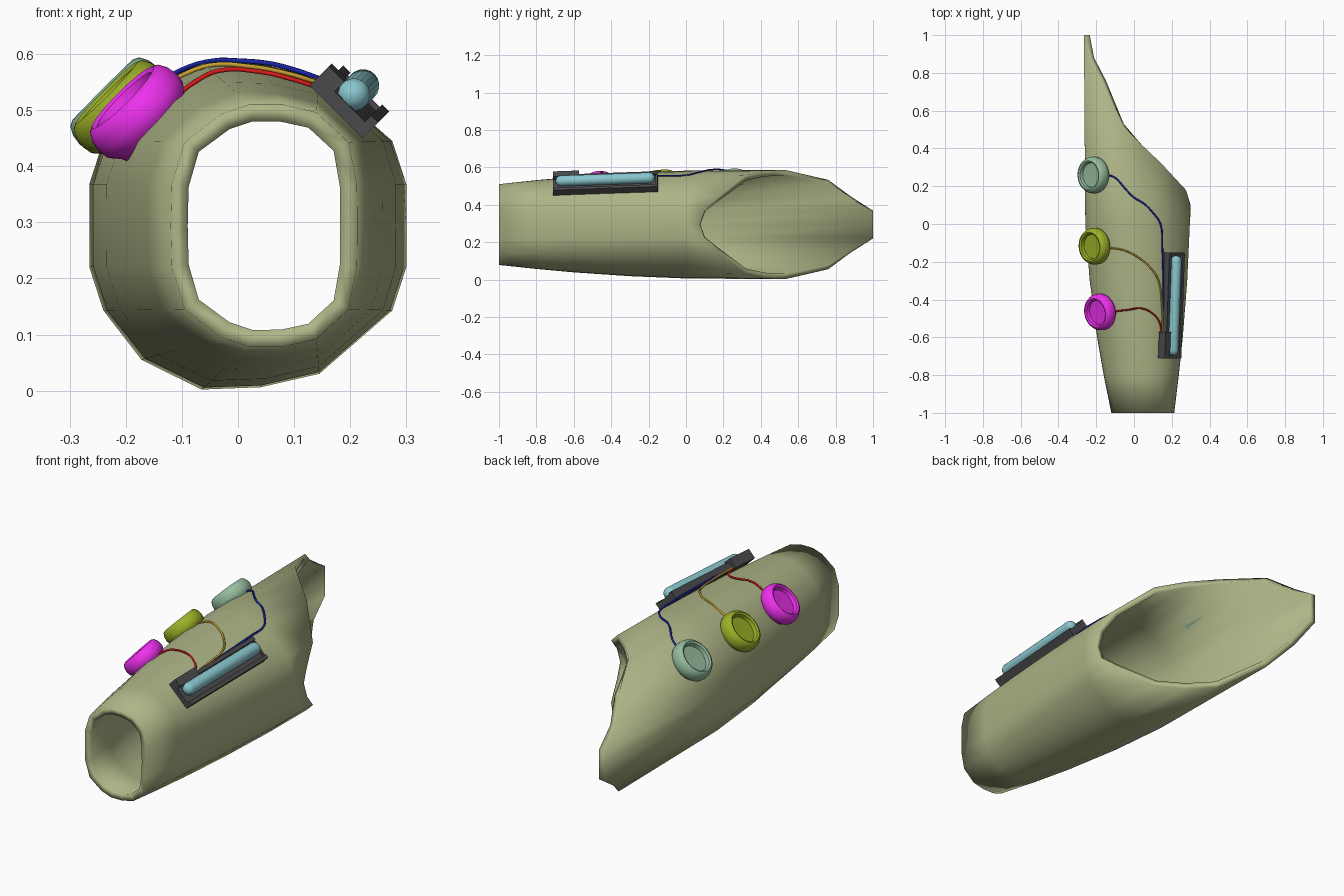
import bpy, bmesh
from math import cos, sin, pi
from mathutils import Vector, Matrix

if "Cube" in bpy.data.objects:
    bpy.data.objects.remove(bpy.data.objects["Cube"])


def material(name, col):
    m = bpy.data.materials.new(name)
    m.diffuse_color = (*col, 1)
    m.use_nodes = True
    m.node_tree.nodes["Principled BSDF"].inputs["Base Color"].default_value = m.diffuse_color
    return m


def finish(name, bm, mat, angle=0.7):
    bmesh.ops.recalc_face_normals(bm, faces=bm.faces)
    me = bpy.data.meshes.new(name)
    bm.to_mesh(me)
    bm.free()
    ob = bpy.data.objects.new(name, me)
    bpy.context.collection.objects.link(ob)
    me.materials.append(mat)
    bpy.ops.object.select_all(action='DESELECT')
    ob.select_set(True)
    bpy.context.view_layer.objects.active = ob
    bpy.ops.object.shade_smooth_by_angle(angle=angle)
    return ob


def bridge(bm, rings):
    for a, b in zip(rings, rings[1:]):
        n = len(a)
        for i in range(n):
            bm.faces.new((a[i], a[(i + 1) % n], b[(i + 1) % n], b[i]))


def lathe(name, profile, matrix, mat, seg=32):
    bm = bmesh.new()
    rings = [[bm.verts.new((r * cos(2 * pi * i / seg), r * sin(2 * pi * i / seg), h))
              for i in range(seg)] for r, h in profile]
    bridge(bm, rings)
    bm.faces.new(rings[0])
    bm.faces.new(rings[-1])
    bmesh.ops.transform(bm, matrix=matrix, verts=bm.verts)
    return finish(name, bm, mat)


def frame(origin, x, y, z):
    m = Matrix((x, y, z)).transposed().to_4x4()
    m.translation = origin
    return m


# Sleeve: tapered tube with a slanted back cut, lower half listed then mirrored upwards
MID = 0.294
front = [(.213, MID), (.212, .22), (.197, .145), (.14, .092), (.08, .078), (.02, .078),
         (-.03, .095), (-.095, .145), (-.118, .22), (-.12, MID)]
back = [(.3, .075, MID), (.3, .1, .22), (.275, .18, .143), (.145, .32, .03), (.04, .42, .006),
        (-.065, .53, .002), (-.172, .76, .055), (-.24, .88, .143), (-.265, 1, .22), (-.265, 1, MID)]
front += [(x, 2 * MID - z) for x, z in front[-2:0:-1]]
back += [(x, y, 2 * MID - z) for x, y, z in back[-2:0:-1]]
bm = bmesh.new()
rings = []
for y, g in [(-1, 0), (-.8, .28), (-.6, .52), (-.3, .79), (0, .95), (None, 1)]:
    rings.append([bm.verts.new((fx + (bx - fx) * g, by if y is None else y, fz + (bz - fz) * g))
                  for (fx, fz), (bx, by, bz) in zip(front, back)])
bridge(bm, rings)
sleeve = finish("sleeve", bm, material("olive", (.42, .46, .24)))
sol = sleeve.modifiers.new("wall", 'SOLIDIFY')
sol.thickness = 0.031
sol.offset = -1

# Three round cups with recessed faces
cup = [(.03, -.012), (.075, -.012), (.08, 0), (.095, .018), (.098, .035), (.095, .055), (.087, .07),
       (.077, .075), (.068, .07), (.064, .052), (.01, .05)]
for name, pos, tilt, col in [
        ("back_cup", (-.188, .26, .483), -.02, (.3, .5, .34)),
        ("middle_cup", (-.182, -.115, .478), -.07, (.33, .43, .02)),
        ("front_cup", (-.153, -.46, .47), -.15, (.85, .03, .85))]:
    n = Vector((-.707, tilt, .707)).normalized()
    m = Matrix.Translation(pos) @ n.to_track_quat('Z', 'Y').to_matrix().to_4x4()
    lathe(name, cup, m, material(name, col))

# Tray frame: u across, a along the sleeve, n away from it
a = Vector((.035, 1, .035)).normalized()
u = Vector((.707, 0, -.707))
u = (u - a * u.dot(a)).normalized()
n = u.cross(a).normalized()
origin = Vector((.178, -.71, .499))
tray = frame(origin, u, a, n)
bm = bmesh.new()
for u0, u1, a0, a1, n0, n1 in [
        (-.05, .066, 0, .56, -.004, .02),     # floor
        (.048, .066, 0, .56, -.004, .036),    # outer rim
        (-.05, -.032, .1, .56, -.004, .036),  # inner rim
        (-.067, -.028, 0, .14, -.004, .045),  # connector block
        (-.05, .066, .548, .56, -.004, .03)]:
    size = Vector((u1 - u0, a1 - a0, n1 - n0))
    ctr = Vector((u1 + u0, a1 + a0, n1 + n0)) / 2
    bmesh.ops.create_cube(bm, size=1,
                          matrix=tray @ Matrix.Translation(ctr) @ Matrix.Diagonal((*size, 1)))
finish("tray", bm, material("dark_grey", (.07, .07, .075)), 0.5)

# Capsule lying in the tray
R, L = .029, .53
arc = [i * pi / 12 for i in range(7)]
prof = [(max(R * sin(t), .001), R - R * cos(t)) for t in arc]
prof += [(r, L - h) for r, h in reversed(prof)]
lathe("capsule", prof, frame(origin + n * .038 + a * .015, n, u, a),
      material("pale_cyan", (.25, .57, .62)), 20)

# Wires running from each cup to the connector block
wires = [
    ("blue_wire", (.01, .02, .42), [
        (-.14, .26, .55), (-.1, .245, .572), (-.045, .185, .588), (0, .14, .588), (.05, .11, .584),
        (.1, .06, .572), (.14, 0, .558), (.15, -.12, .556), (.157, -.4, .548), (.165, -.6, .54)]),
    ("orange_wire", (.6, .36, .03), [
        (-.14, -.125, .54), (-.1, -.13, .562), (-.05, -.14, .58), (.02, -.175, .578),
        (.09, -.235, .565), (.13, -.3, .553), (.147, -.42, .547), (.155, -.6, .54)]),
    ("red_wire", (.7, .01, .01), [
        (-.11, -.465, .525), (-.08, -.46, .548), (-.035, -.455, .57), (.04, -.447, .568),
        (.1, -.475, .554), (.135, -.52, .543), (.148, -.6, .538)])]
for name, col, pts in wires:
    cu = bpy.data.curves.new(name, 'CURVE')
    cu.dimensions = '3D'
    cu.bevel_depth = .0045
    cu.bevel_resolution = 1
    cu.resolution_u = 4
    cu.use_fill_caps = True
    sp = cu.splines.new('BEZIER')
    sp.bezier_points.add(len(pts) - 1)
    for bp, p in zip(sp.bezier_points, pts):
        bp.co = p
        bp.handle_left_type = bp.handle_right_type = 'AUTO'
    cu.materials.append(material(name, col))
    bpy.context.collection.objects.link(bpy.data.objects.new(name, cu))
